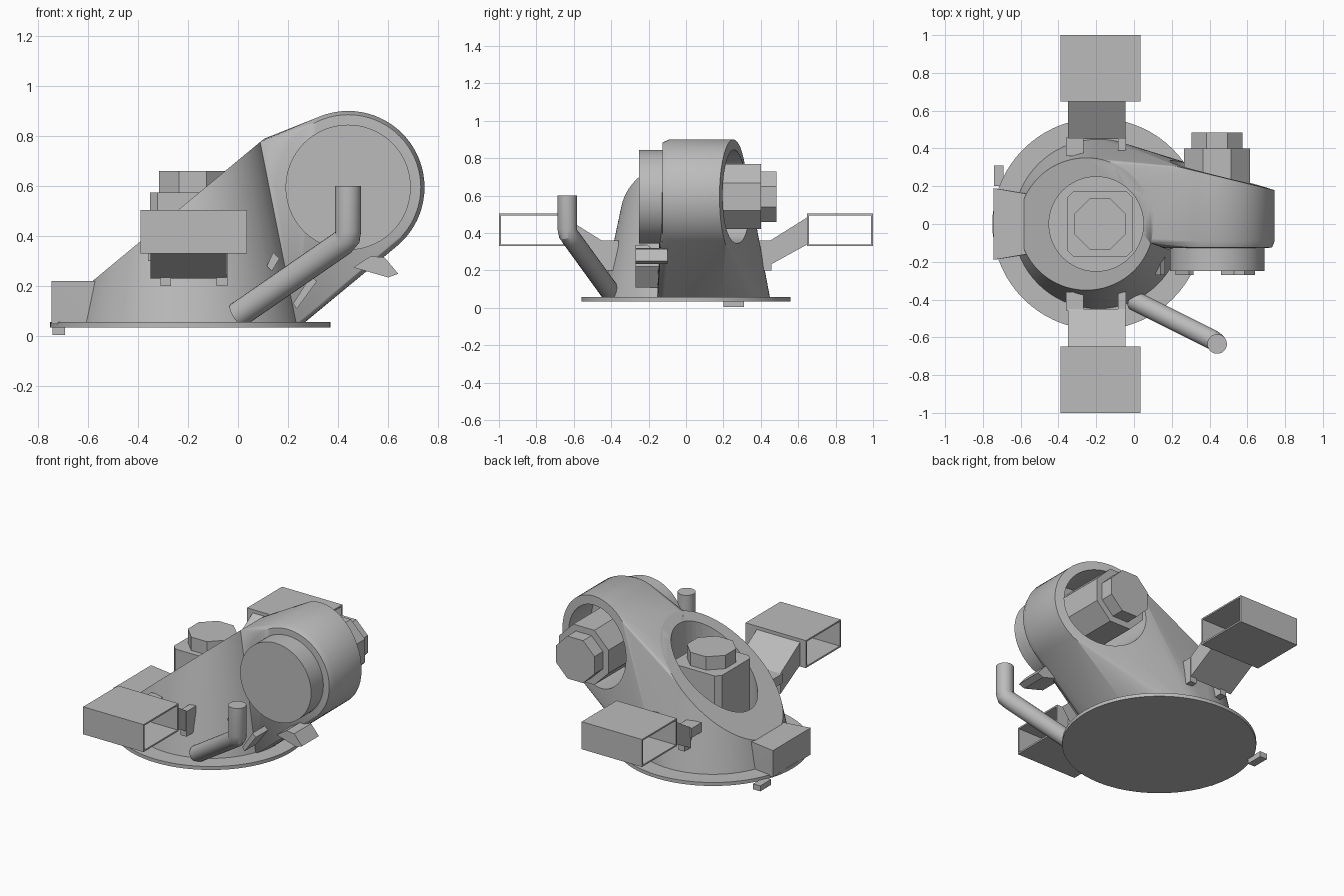
import bpy, bmesh, math
from mathutils import Vector

if "Cube" in bpy.data.objects:
    bpy.data.objects.remove(bpy.data.objects["Cube"])

grey = bpy.data.materials.new("cast_grey")
grey.use_nodes = True
grey.diffuse_color = (0.5, 0.5, 0.5, 1)
grey.node_tree.nodes["Principled BSDF"].inputs["Base Color"].default_value = (0.5, 0.5, 0.5, 1)

CX = -0.19              # turret axis
HEAD = (0.44, 0.595)    # head axis in x, z
SEG = 72


def finish(name, bm, smooth=True):
    bmesh.ops.recalc_face_normals(bm, faces=bm.faces)
    me = bpy.data.meshes.new(name)
    bm.to_mesh(me)
    bm.free()
    ob = bpy.data.objects.new(name, me)
    bpy.context.collection.objects.link(ob)
    me.materials.append(grey)
    if smooth:
        shade(ob)
    return ob


def shade(ob):
    bpy.ops.object.select_all(action='DESELECT')
    ob.select_set(True)
    bpy.context.view_layer.objects.active = ob
    bpy.ops.object.shade_smooth_by_angle(angle=math.radians(28))


def hull(name, points, smooth=True):
    bm = bmesh.new()
    for p in points:
        bm.verts.new(p)
    res = bmesh.ops.convex_hull(bm, input=bm.verts[:])
    loose = [v for v in bm.verts if not v.link_faces]
    bmesh.ops.delete(bm, geom=loose, context='VERTS')
    bmesh.ops.dissolve_limit(bm, angle_limit=0.01, verts=bm.verts[:], edges=bm.edges[:])
    return finish(name, bm, smooth)


def box(name, x, y, z):
    return hull(name, [(a, b, c) for a in x for b in y for c in z], False)


def prism(name, outline, place, lo, hi, smooth=False):
    """Extrude a 2D outline between two levels; place maps (u, v, level) to xyz."""
    return hull(name, [place(u, v, h) for u, v in outline for h in (lo, hi)], smooth)


def ring(r, n=SEG):
    return [(r * math.cos(2 * math.pi * i / n), r * math.sin(2 * math.pi * i / n)) for i in range(n)]


def chamfered(h, c):
    pts = []
    for a, b in ((h, h - c), (h - c, h)):
        pts += [(s * a, t * b) for s in (-1, 1) for t in (-1, 1)]
    return pts


def upright(cx):
    return lambda u, v, h: (cx + u, v, h)


def along_y(u, v, h):
    return (HEAD[0] + u, h, HEAD[1] + v)


def cut(ob, cutter):
    mod = ob.modifiers.new("hole", 'BOOLEAN')
    mod.operation = 'DIFFERENCE'
    mod.solver = 'EXACT'
    mod.object = cutter
    bpy.context.view_layer.update()
    bpy.context.view_layer.objects.active = ob
    bpy.ops.object.modifier_apply(modifier=mod.name)
    shade(ob)


# base flange with its locating peg
prism("base_flange", ring(0.56), upright(CX), 0.035, 0.057, True)
box("locating_peg", (-0.74, -0.69), (0.2, 0.31), (0.005, 0.04))


# turret: a cone cut off by a sloping plane
def foot(a):
    return (CX + 0.45 * math.cos(a), 0.45 * math.sin(a), 0.05)


def rim(a):
    c = math.cos(a)
    r = 0.345 / (1 + 0.175 * c)
    return (CX + r * c, r * math.sin(a), 0.545 + 0.83 * r * c)


angles = [2 * math.pi * i / SEG for i in range(SEG)]
turret = hull("turret", [f(a) for a in angles for f in (foot, rim)])

# arm: blends the turret into the round head
arc = [math.radians(d) for d in range(-20, 106, 5)]
pts = [f(a) for a in arc for f in (foot, rim)]
for u, v in ring(0.305):
    pts.append(along_y(u, v, -0.09))
    pts.append(along_y(u, v, 0.36 - 0.243 * (HEAD[0] + u)))
for u, v in ring(0.29):
    pts.append(along_y(u, v, -0.125))
arm = hull("head_arm", pts)

# bores for the two bolts
bore = prism("turret_bore_cutter", ring(0.25), upright(-0.2), 0.1, 1.2)
head_bore = prism("head_bore_cutter", ring(0.25), along_y, -0.03, 0.8)
cut(turret, bore)
cut(arm, bore)
cut(arm, head_bore)
for c in (bore, head_bore):
    bpy.data.objects.remove(c)

# head cap
prism("head_cap", ring(0.25), along_y, -0.25, -0.1, True)

# bolts
prism("turret_bolt_body", chamfered(0.172, 0.03), upright(-0.18), 0.09, 0.575)
prism("turret_bolt_head", chamfered(0.135, 0.08), upright(-0.18), 0.57, 0.66)
prism("head_bolt_body", chamfered(0.174, 0.1), along_y, -0.04, 0.4)
prism("head_bolt_head", chamfered(0.135, 0.08), along_y, 0.39, 0.485)

# block on the low side of the turret
hull("end_block", [(x, s * y, z) for s in (-1, 1)
                   for x, y, z in ((-0.745, 0.19, 0.05), (-0.745, 0.19, 0.22),
                                   (-0.55, 0.16, 0.05), (-0.57, 0.16, 0.22))], False)

# side sockets, open at both ends, on sloping brackets
for s, side in ((-1, "front"), (1, "back")):
    y0, y1, z0, z1, t = 0.648, 1.0, 0.33, 0.505, 0.01
    bm = bmesh.new()
    loops = []
    for x in (-0.39, 0.035):
        for d in (0, t):
            loops.append([bm.verts.new((x, s * y, z)) for y, z in
                          ((y0 + d, z0 + d), (y1 - d, z0 + d), (y1 - d, z1 - d), (y0 + d, z1 - d))])
    for a, b in ((0, 1), (1, 3), (3, 2), (2, 0)):
        for i in range(4):
            j = (i + 1) % 4
            bm.faces.new((loops[a][i], loops[a][j], loops[b][j], loops[b][i]))
    finish(side + "_socket", bm, False)
    hull(side + "_bracket", [(x, s * y, z) for x in (-0.35, -0.045) for y, z in
                             ((0.65, 0.34), (0.65, 0.485), (0.45, 0.36), (0.45, 0.23))], False)
    for n, x in (("left", (-0.085, -0.042)), ("right", (-0.31, -0.267))):
        box(side + "_clip_" + n, x, (s * 0.36, s * 0.458), (0.2, 0.36))
    box(side + "_clip_foot", (-0.36, -0.27), (s * 0.36, s * 0.458), (0.3, 0.36))

# bent crank handle, swept along a short path
path = [Vector(p) for p in ((0.0, -0.405, 0.085), (0.42, -0.615, 0.375),
                            (0.437, -0.63, 0.395), (0.44, -0.635, 0.42), (0.44, -0.635, 0.6))]
bm = bmesh.new()
rings = []
for i, p in enumerate(path):
    d = (path[min(i + 1, len(path) - 1)] - path[max(i - 1, 0)]).normalized()
    side = d.cross(Vector((0.46, -0.23, 0)).cross(Vector((0, 0, 1)))).normalized()
    other = d.cross(side)
    rings.append([bm.verts.new(p + side * u + other * v) for u, v in ring(0.052, 24)])
for a, b in zip(rings, rings[1:]):
    for i in range(24):
        j = (i + 1) % 24
        bm.faces.new((a[i], a[j], b[j], b[i]))
bm.faces.new(rings[0])
bm.faces.new(rings[-1])
finish("crank_handle", bm)


# small lugs beside the arm
def lug(name, outline, y0, y1):
    hull(name, [(x, y, z) for x, z in outline for y in (y0, y1)], False)


lug("upper_lug", ((0.46, 0.275), (0.53, 0.32), (0.585, 0.315), (0.64, 0.25), (0.6, 0.235)), -0.27, -0.1)
lug("lower_lug", ((0.22, 0.13), (0.235, 0.11), (0.315, 0.22), (0.29, 0.24)), -0.27, -0.13)
lug("turret_nub", ((0.115, 0.28), (0.135, 0.26), (0.165, 0.31), (0.14, 0.335)), -0.27, -0.13)
